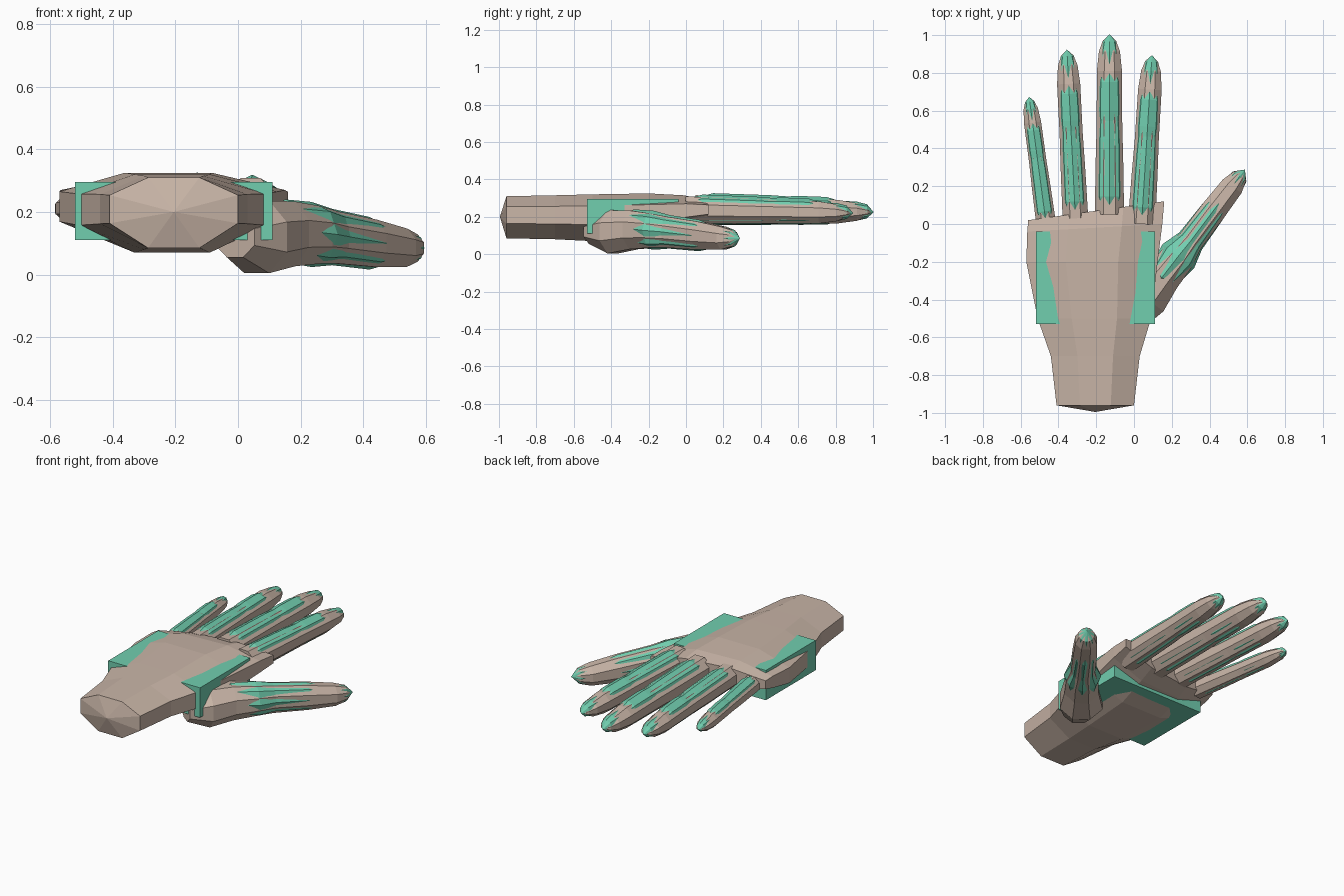
import bpy, math
from mathutils import Vector

if "Cube" in bpy.data.objects:
    bpy.data.objects.remove(bpy.data.objects["Cube"])


def material(name, rgb):
    m = bpy.data.materials.new(name)
    m.diffuse_color = (*rgb, 1)
    m.use_nodes = True
    m.node_tree.nodes["Principled BSDF"].inputs["Base Color"].default_value = m.diffuse_color
    return m


SKIN = material("skin", (0.58, 0.46, 0.385))
GREEN = material("green", (0.165, 0.62, 0.43))


def loft(name, rings, mat, start=None, end=None):
    """Skin a list of equal rings, closing the ends flat or to an apex."""
    n = len(rings[0])
    verts = [tuple(p) for r in rings for p in r]
    faces = []
    for i in range(len(rings) - 1):
        for j in range(n):
            k = (j + 1) % n
            faces.append((i * n + j, i * n + k, (i + 1) * n + k, (i + 1) * n + j))
    for base, apex, flip in ((0, start, True), ((len(rings) - 1) * n, end, False)):
        loop = list(range(base, base + n))
        if flip:
            loop.reverse()
        if apex is None:
            faces.append(tuple(loop))
        else:
            verts.append(tuple(apex))
            a = len(verts) - 1
            faces += [(loop[j], loop[(j + 1) % n], a) for j in range(n)]
    me = bpy.data.meshes.new(name)
    me.from_pydata(verts, [], faces)
    me.materials.append(mat)
    ob = bpy.data.objects.new(name, me)
    bpy.context.collection.objects.link(ob)
    return ob


def ring(c, side, rx, rz, phase):
    """Eight-sided section around c, spanned by a side direction and z."""
    return [Vector(c) + side * (rx * math.cos(a)) + Vector((0, 0, rz * math.sin(a)))
            for a in (math.tau * i / 8 + phase for i in range(8))]


def tube(name, path, mat, phase, tip=None):
    """path holds (centre, rx, rz) entries."""
    d = Vector(path[-1][0]) - Vector(path[0][0])
    side = Vector((d.y, -d.x, 0)).normalized()
    # side x z points backwards, so rings run the opposite way round
    rings = [ring(c, side, rx, rz, phase)[::-1] for c, rx, rz in path]
    return loft(name, rings, mat, end=tip)


# Palm and wrist: chamfered sections (y left, y right, x left, x right, z low, z high)
sections = [
    (-0.96, -0.96, -0.41, 0.00, 0.085, 0.31),
    (-0.70, -0.70, -0.44, 0.03, 0.08, 0.315),
    (-0.50, -0.50, -0.51, 0.09, 0.07, 0.32),
    (-0.20, -0.20, -0.57, 0.125, 0.085, 0.325),
    (-0.04, 0.00, -0.565, 0.15, 0.135, 0.315),
    (0.02, 0.12, -0.56, 0.16, 0.17, 0.295),
]
palm_rings = []
for yl, yr, xl, xr, lo, hi in sections:
    w, h = xr - xl, hi - lo
    outline = [(0, .35), (0, .75), (.3, 1), (.7, 1), (1, .75), (1, .35), (.7, 0), (.3, 0)]
    palm_rings.append([(xl + u * w, yl + u * (yr - yl), lo + v * h) for u, v in outline][::-1])
palm = loft("palm", [r[::-1] for r in palm_rings], SKIN, start=(-0.205, -0.995, 0.2))

# Palm core: box breaking through both edges of the hand
loft("palm_core", [[(x, y, z) for x, z in ((-.52, .11), (-.52, .295), (.11, .295), (.11, .11))]
                   for y in (-0.53, -0.04)], GREEN)

FLAT, POINT = math.pi / 8, 0.0

# Fingers: base xy, tip xy, base radius, tip radius, base z, tip z
fingers = {
    "little": ((-0.465, 0.0), (-0.555, 0.67), 0.054, 0.044, 0.222, 0.208),
    "ring": ((-0.31, 0.03), (-0.355, 0.92), 0.070, 0.060, 0.235, 0.222),
    "middle": ((-0.13, 0.05), (-0.13, 1.0), 0.080, 0.064, 0.238, 0.225),
    "index": ((0.04, 0.0), (0.095, 0.89), 0.075, 0.060, 0.236, 0.220),
}
for key, (b, t, r0, r1, z0, z1) in fingers.items():
    base, tip = Vector((*b, z0)), Vector((*t, z1))

    def at(f, s, kx=1.0, kz=1.0, up=0.0):
        r = (r0 + (r1 - r0) * f) * s
        c = base.lerp(tip, f)
        c.z += up
        return c, r * kx, r * kz

    # Skin: even tube rounding off near the tip
    tube(key + "_finger", [at(0, 1.05), at(.3, 1.05), at(.5, 1.02), at(.8, 1.07, 1, .95),
                           at(.91, .92, 1, .85), at(.97, .58, 1, .65)], SKIN, FLAT, tip)
    # Core: turned section whose ridges break through top and underside
    core = [(0.04, .85), (.1, 1.06), (.42, 1.05), (.52, 1.0), (.58, 1.06), (.74, 1.05),
            (.80, .9), (.91, .84), (.965, .64)]
    tube(key + "_core", [at(f, s, .9, 1.03 if f < .8 else .92, .004) for f, s in core],
         GREEN, POINT, base.lerp(tip, 1.004))

# Thumb: skin tube swelling into the base mound
thumb_tip = (0.585, 0.285, 0.085)
tube("thumb", [((-0.01, -0.50, 0.12), .085, .07), ((0.06, -0.39, 0.12), .13, .125),
               ((0.15, -0.28, 0.13), .105, .112), ((0.23, -0.18, 0.127), .098, .10),
               ((0.30, -0.09, 0.118), .074, .09), ((0.42, 0.07, 0.10), .073, .082),
               ((0.52, 0.20, 0.086), .066, .066), ((0.56, 0.252, 0.085), .045, .047)],
     SKIN, FLAT, thumb_tip)
# Thumb core: two pointed segments and the tip
tube("thumb_core", [((0.09, -0.36, 0.15), .03, .03), ((0.15, -0.28, 0.14), .085, .10),
                    ((0.235, -0.17, 0.128), .105, .104), ((0.30, -0.09, 0.12), .075, .09),
                    ((0.42, 0.07, 0.10), .068, .084), ((0.465, 0.13, 0.094), .055, .065),
                    ((0.52, 0.20, 0.086), .058, .060), ((0.56, 0.252, 0.085), .044, .047)],
     GREEN, POINT, (0.587, 0.288, 0.085))

# Consistent outward normals
import bmesh
for ob in bpy.context.collection.objects:
    bm = bmesh.new()
    bm.from_mesh(ob.data)
    bmesh.ops.recalc_face_normals(bm, faces=bm.faces)
    bm.to_mesh(ob.data)
    bm.free()
